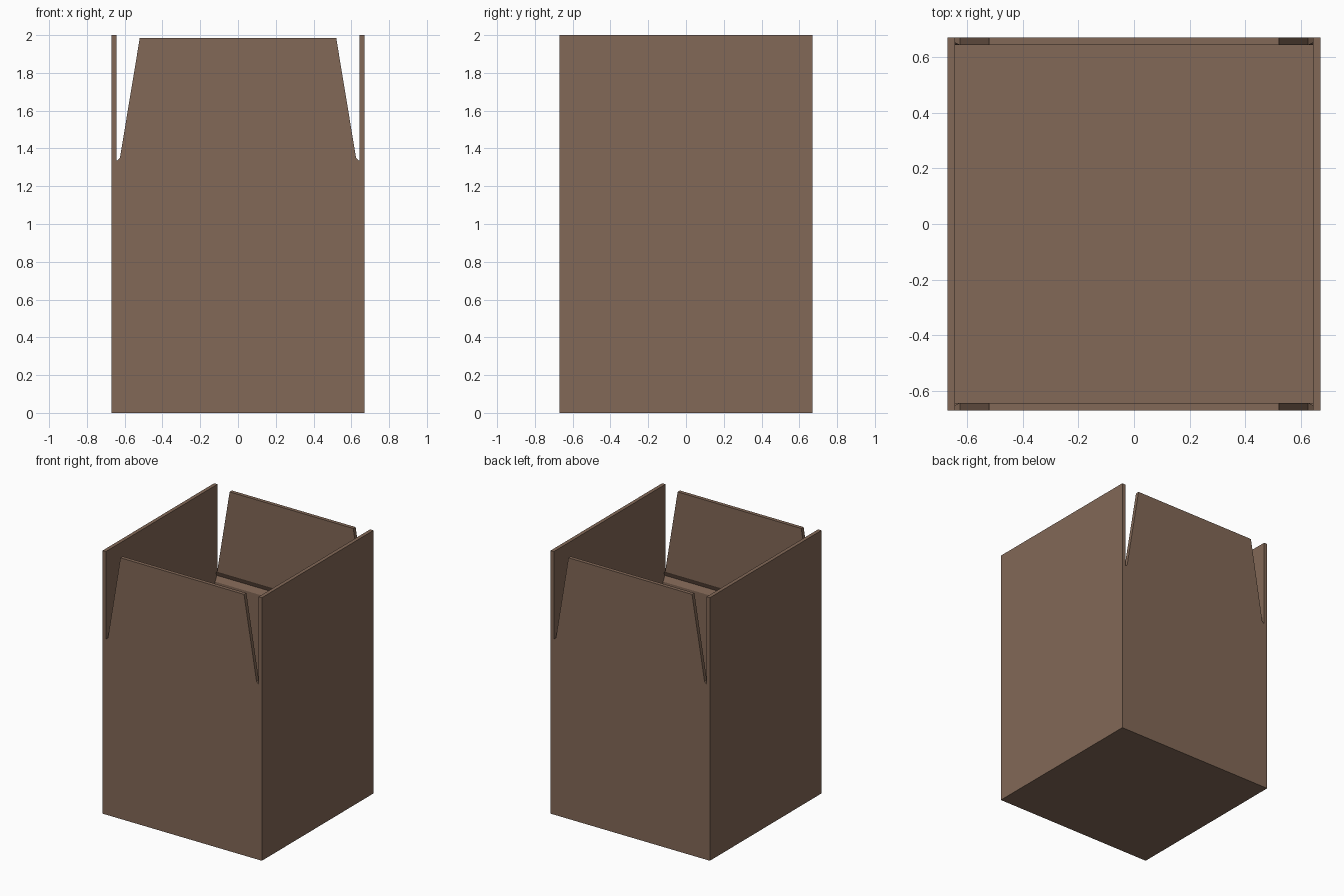
import bpy, bmesh

if "Cube" in bpy.data.objects:
    bpy.data.objects.remove(bpy.data.objects["Cube"])

OUT = 0.67     # outer half width of the carton
INN = 0.642    # inner half width of the carton

card = bpy.data.materials.new("brown cardboard")
card.diffuse_color = (0.225, 0.139, 0.095, 1)
card.use_nodes = True
card.node_tree.nodes["Principled BSDF"].inputs["Base Color"].default_value = card.diffuse_color


def finish(bm, name):
    bmesh.ops.recalc_face_normals(bm, faces=bm.faces[:])
    me = bpy.data.meshes.new(name)
    bm.to_mesh(me)
    bm.free()
    me.materials.append(card)
    ob = bpy.data.objects.new(name, me)
    bpy.context.collection.objects.link(ob)
    return ob


def loft(name, rings):
    """Stack four-cornered rings (x0, x1, y0, y1, z) into a closed solid."""
    bm = bmesh.new()
    loops = []
    for x0, x1, y0, y1, z in rings:
        loops.append([bm.verts.new(p) for p in
                      ((x0, y0, z), (x1, y0, z), (x1, y1, z), (x0, y1, z))])
    for a, b in zip(loops, loops[1:]):
        for i in range(4):
            j = (i + 1) % 4
            bm.faces.new((a[i], a[j], b[j], b[i]))
    bm.faces.new(loops[0][::-1])
    bm.faces.new(loops[-1])
    return finish(bm, name)


# floor panel
loft("floor", [(-INN, INN, -INN, INN, 0), (-INN, INN, -INN, INN, 0.028)])

# plain side walls with straight upright flaps
for s, name in ((-1, "left_wall"), (1, "right_wall")):
    x0, x1 = sorted((s * INN, s * OUT))
    loft(name, [(x0, x1, -OUT, OUT, 0), (x0, x1, -OUT, OUT, 2)])

# front and back walls: (z, half width, inner depth), with a folding
# groove on the inside and a tapered flap above it
PROFILE = [(0, INN, INN), (1.27, INN, INN), (1.31, INN, 0.662),
           (1.335, INN, 0.65), (1.35, 0.625, INN), (1.985, 0.52, INN)]
for s, name in ((-1, "front_wall"), (1, "back_wall")):
    rings = []
    for z, w, d in PROFILE:
        y0, y1 = sorted((s * d, s * OUT))
        rings.append((-w, w, y0, y1, z))
    loft(name, rings)
